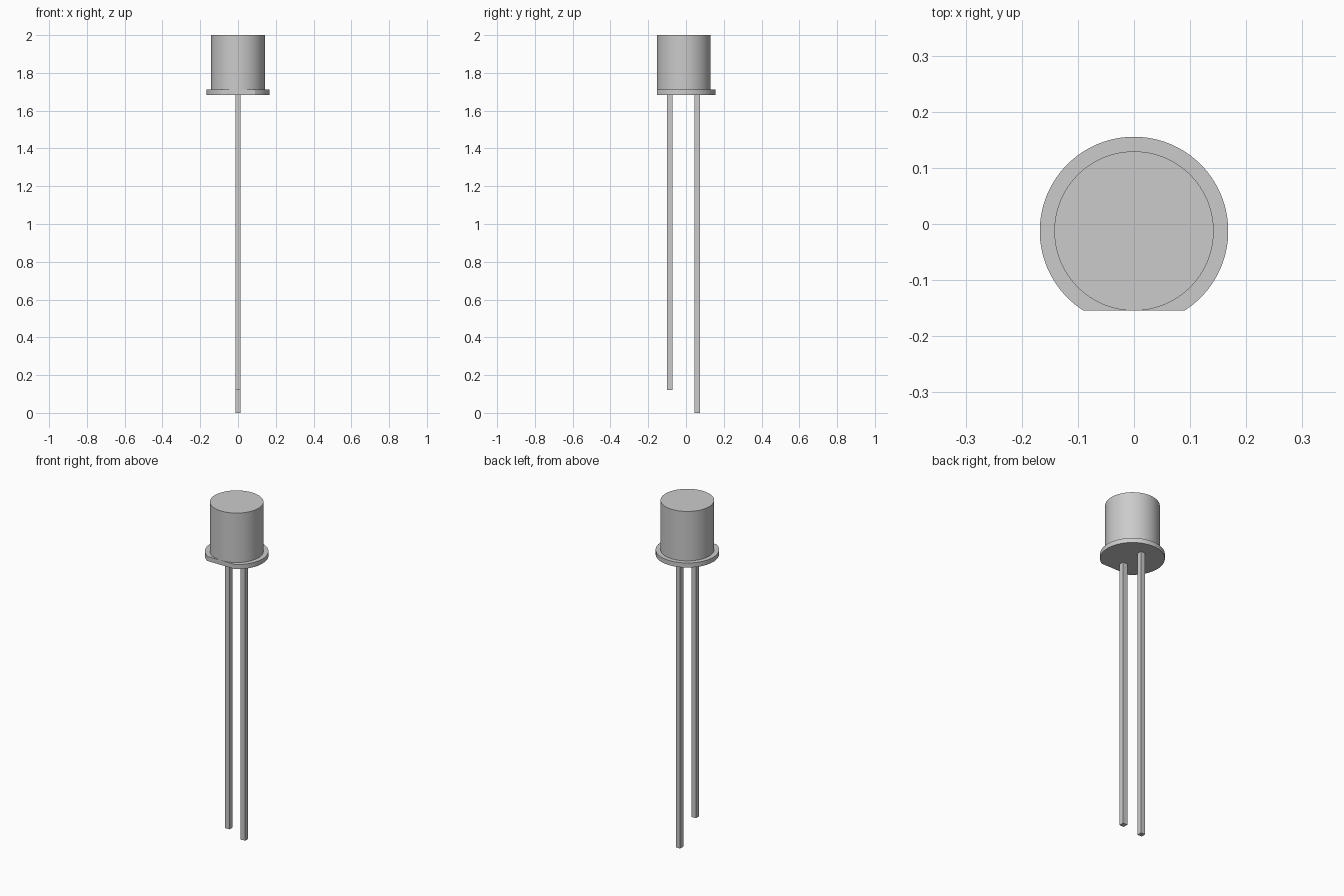
import bpy, bmesh, math

if "Cube" in bpy.data.objects:
    bpy.data.objects.remove(bpy.data.objects["Cube"])

CY = -0.0125          # axis of the round parts
BODY_R, FLANGE_R = 0.142, 0.168
FLANGE_Z0, FLANGE_Z1, TOP = 1.684, 1.711, 2.0


def prism(name, outline, z0, z1, smooth=False):
    """Extrude a closed counter-clockwise outline from z0 to z1."""
    bm = bmesh.new()
    face = bm.faces.new([bm.verts.new((x, y, z0)) for x, y in outline])
    ext = bmesh.ops.extrude_face_region(bm, geom=[face], use_keep_orig=True)
    for v in ext["geom"]:
        if isinstance(v, bmesh.types.BMVert):
            v.co.z = z1
    bmesh.ops.recalc_face_normals(bm, faces=bm.faces)
    mesh = bpy.data.meshes.new(name)
    bm.to_mesh(mesh)
    bm.free()
    obj = bpy.data.objects.new(name, mesh)
    bpy.context.collection.objects.link(obj)
    if smooth:
        bpy.ops.object.select_all(action='DESELECT')
        obj.select_set(True)
        bpy.context.view_layer.objects.active = obj
        bpy.ops.object.shade_smooth_by_angle(angle=math.radians(30))
    return obj


def arc(r, a0, a1, n):
    return [(r * math.cos(a0 + (a1 - a0) * i / n),
             CY + r * math.sin(a0 + (a1 - a0) * i / n)) for i in range(n + 1)]


# Flat-topped round body
prism("body", arc(BODY_R, 0, 2 * math.pi, 96)[:-1], FLANGE_Z1 - 0.005, TOP, True)

# Rim with one flat side at the front, tangent to the body
half = math.acos(BODY_R / FLANGE_R)
prism("flange", arc(FLANGE_R, -math.pi / 2 + half, 1.5 * math.pi - half, 80),
      FLANGE_Z0, FLANGE_Z1, True)

# Two square wire leads, the front one shorter
W = 0.0142
for name, offset, bottom in (("short_lead", -0.073, 0.122), ("long_lead", 0.072, 0.0)):
    y = CY + offset
    prism(name, [(-W, y - W), (W, y - W), (W, y + W), (-W, y + W)],
          bottom, FLANGE_Z0 + 0.005)
